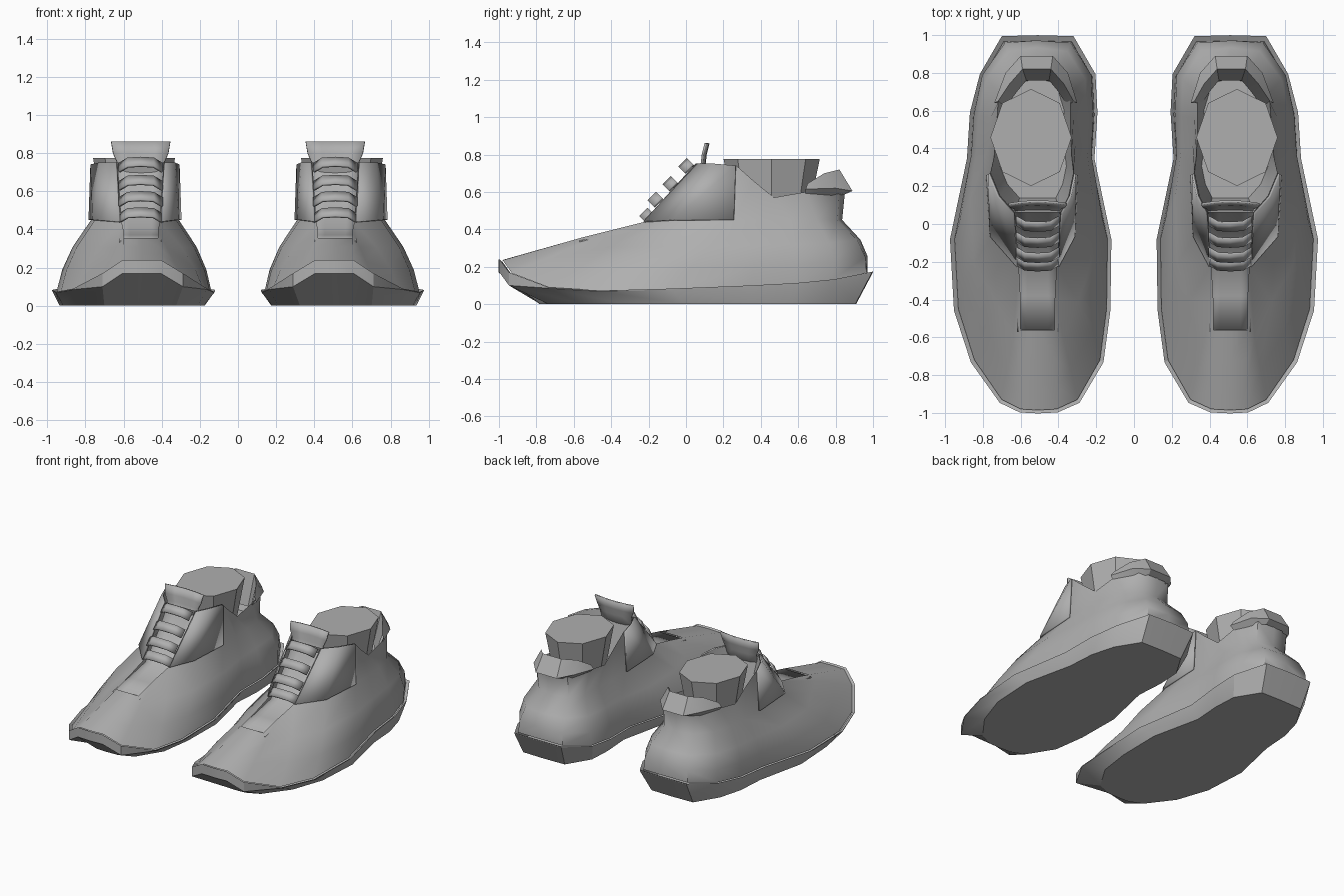
import bpy, bmesh, math
from mathutils import Vector

if "Cube" in bpy.data.objects:
    bpy.data.objects.remove(bpy.data.objects["Cube"])

CX = 0.51  # centre line of one shoe

grey = bpy.data.materials.new("plain grey")
grey.diffuse_color = (0.43, 0.43, 0.43, 1)
grey.use_nodes = True
grey.node_tree.nodes["Principled BSDF"].inputs["Base Color"].default_value = grey.diffuse_color


def make(name, verts, faces, angle=50, thickness=0):
    """Build one part for the +x shoe and mirror it to the other shoe."""
    me = bpy.data.meshes.new(name)
    me.from_pydata([tuple(v) for v in verts], [], faces)
    bm = bmesh.new()
    bm.from_mesh(me)
    bmesh.ops.recalc_face_normals(bm, faces=bm.faces)
    bm.to_mesh(me)
    bm.free()
    me.materials.append(grey)
    ob = bpy.data.objects.new(name, me)
    bpy.context.collection.objects.link(ob)
    bpy.ops.object.select_all(action='DESELECT')
    ob.select_set(True)
    bpy.context.view_layer.objects.active = ob
    bpy.ops.object.shade_smooth_by_angle(angle=math.radians(angle))
    if thickness:
        sol = ob.modifiers.new("thickness", 'SOLIDIFY')
        sol.thickness = thickness
        sol.offset = 0
    mir = ob.modifiers.new("pair", 'MIRROR')
    mir.use_mirror_merge = False
    return ob


def loft(rings, closed):
    """Quads between consecutive rings of equal length."""
    n = len(rings[0])
    verts = [v for r in rings for v in r]
    faces = []
    for k in range(len(rings) - 1):
        for i in range(n if closed else n - 1):
            j = (i + 1) % n
            faces.append((k * n + i, k * n + j, (k + 1) * n + j, (k + 1) * n + i))
    return verts, faces


def loop(st):
    """Stations (outer x, inner x, y, z) from toe to heel -> closed ring."""
    outer = [Vector((o, y, z)) for o, i, y, z in st]
    inner = [Vector((i, y, z)) for o, i, y, z in st[1:-1]]
    return outer + inner[::-1]


def chain(st):
    """Stations from front to back -> open U round the heel."""
    outer = [Vector((o, y, z)) for o, i, y, z in st]
    inner = [Vector((i, y, z)) for o, i, y, z in st]
    return outer + inner[::-1]


# rim where the upper meets the sole
rim = loop([(CX, CX, -.985, .235), (.60, .41, -.98, .235), (.70, .30, -.93, .165),
            (.845, .18, -.72, .085), (.93, .145, -.45, .068), (.95, .14, -.08, .078),
            (.865, .225, .34, .095), (.85, .21, .58, .108), (.80, .22, .78, .128),
            (.69, .33, .965, .168), (CX, CX, .97, .17)])
# throat: slot edge in front, ankle behind
throat = loop([(CX, CX, -.56, .355), (.60, .42, -.56, .355), (.60, .42, -.40, .395),
               (.61, .41, -.22, .44), (.75, .325, -.06, .45), (.77, .31, .26, .45),
               (.77, .31, .42, .45), (.76, .32, .56, .45), (.72, .33, .70, .45),
               (.63, .39, .81, .45), (CX, CX, .835, .45)])
# top edge of the collar, without the three slot stations
collar = loop([(CX, CX, 0, 0)] * 3 + [
    (.63, .39, .06, .75), (.71, .345, .15, .75), (.76, .32, .27, .74),
    (.74, .33, .36, .66), (.73, .335, .47, .57), (.72, .335, .64, .60),
    (.64, .39, .82, .60), (CX, CX, .85, .60)])[3:18]


# upper
def bulged(t):
    ring = []
    for k, (a, b) in enumerate(zip(rim, throat)):
        s = min(k, 20 - k)
        amount = 0 if s < 3 else (.03 if s < 8 else .05)
        p = a.lerp(b, t)
        d = Vector((p.x - CX, max(0, p.y - .55) * 1.5, 0))
        if d.length > 0:
            p += d.normalized() * amount * 4 * t * (1 - t)
        ring.append(p)
    return ring


verts, faces = loft([rim, bulged(.3), bulged(.62), throat], True)
base = len(verts)
verts += collar
for k in range(14):
    a = base - 20 + 3 + k
    faces.append((a, a + 1, base + k + 1, base + k))
make("upper", verts, faces)

# collar lining, sunk into the shoe and closed at the bottom
inset = [Vector((CX + (p.x - CX) * .8, .45 + (p.y - .45) * .8, .45)) for p in collar]
verts, faces = loft([collar, inset], True)
faces.append(tuple(range(15, 30)))
make("collar_lining", verts, faces, 40)

# sole: lip, upright toe edge, tapered side and flat bottom
lip = [Vector((CX + (p.x - CX) * 1.055, p.y * 1.018 + (.012 if p.y > .9 else 0),
               p.z + .005)) for p in rim]
edge = [p - Vector((0, 0, .07 if p.y < -.9 else .005)) for p in lip]
bottom = [Vector((CX + .012 + (p.x - CX) * .89, p.y * .845 + .065, 0)) for p in lip]
inner = [p - Vector((0, 0, .01)) for p in rim]
verts, faces = loft([inner, lip, edge, bottom], True)
faces.append(tuple(range(60, 80)))
make("sole", verts, faces, 25)

# lace panels, one on each side of the throat
for name, idx, off in (("outer_lace_panel", (3, 4, 5), .008),
                       ("inner_lace_panel", (17, 16, 15), -.008)):
    shift = Vector((off, -.004, 0))
    low = [throat[i] + shift for i in idx]
    high = [collar[i - 3] + shift for i in idx]
    v, f = loft([low, high], False)
    make(name, v, f, 50, .012)

# tongue with a flared top: (half width, y, z)
tongue = [(.11, -.57, .335), (.11, -.38, .365), (.11, -.19, .405), (.115, -.04, .56),
          (.12, .07, .70), (.125, .085, .755), (.145, .09, .80), (.155, .105, .86)]
rows = [[Vector((CX + w * s, y + .015 * (1 - s * s) * (y > .06), z))
         for s in (-1, -.5, 0, .5, 1)] for w, y, z in tongue]
v, f = loft(rows, False)
make("tongue", v, f, 50, .012)

# laces: arched bars across the slot
along = Vector((0, .7, .7))
out = Vector((0, -.7, .7))
for n, (y, z) in enumerate([(-.20, .465), (-.155, .55), (-.075, .635), (.01, .73)]):
    rows = []
    for s in (-1, -.6, 0, .6, 1):
        p = Vector((CX + .112 * s, y, z)) + out * (.045 * (1 - s ** 4) - .01)
        rows.append([p - along * .032, p + along * .032])
    v, f = loft(rows, False)
    make("lace_%d" % (n + 1), v, f, 20, .012)

# folded heel tab
tab = [chain([(.72, .33, .64, .59), (.66, .38, .78, .58), (.58, .44, .845, .585)]),
       chain([(.74, .30, .64, .615), (.68, .35, .80, .62), (.60, .43, .89, .605)]),
       chain([(.72, .32, .65, .645), (.66, .37, .74, .70), (.59, .44, .82, .72)]),
       chain([(.68, .35, .62, .50), (.62, .40, .70, .50), (.57, .45, .76, .50)])]
v, f = loft(tab, False)
make("heel_tab", v, f, 25)

# ankle: eight-sided plug, wider at the top
rings = []
for rx, ry, z in ((.16, .19, .45), (.215, .257, .775)):
    rings.append([Vector((.545 + rx * math.cos(a * math.pi / 4),
                          .458 + ry * math.sin(a * math.pi / 4), z)) for a in range(8)])
v, f = loft(rings, True)
f += [tuple(range(8)), tuple(range(8, 16))]
make("ankle", v, f, 30)
